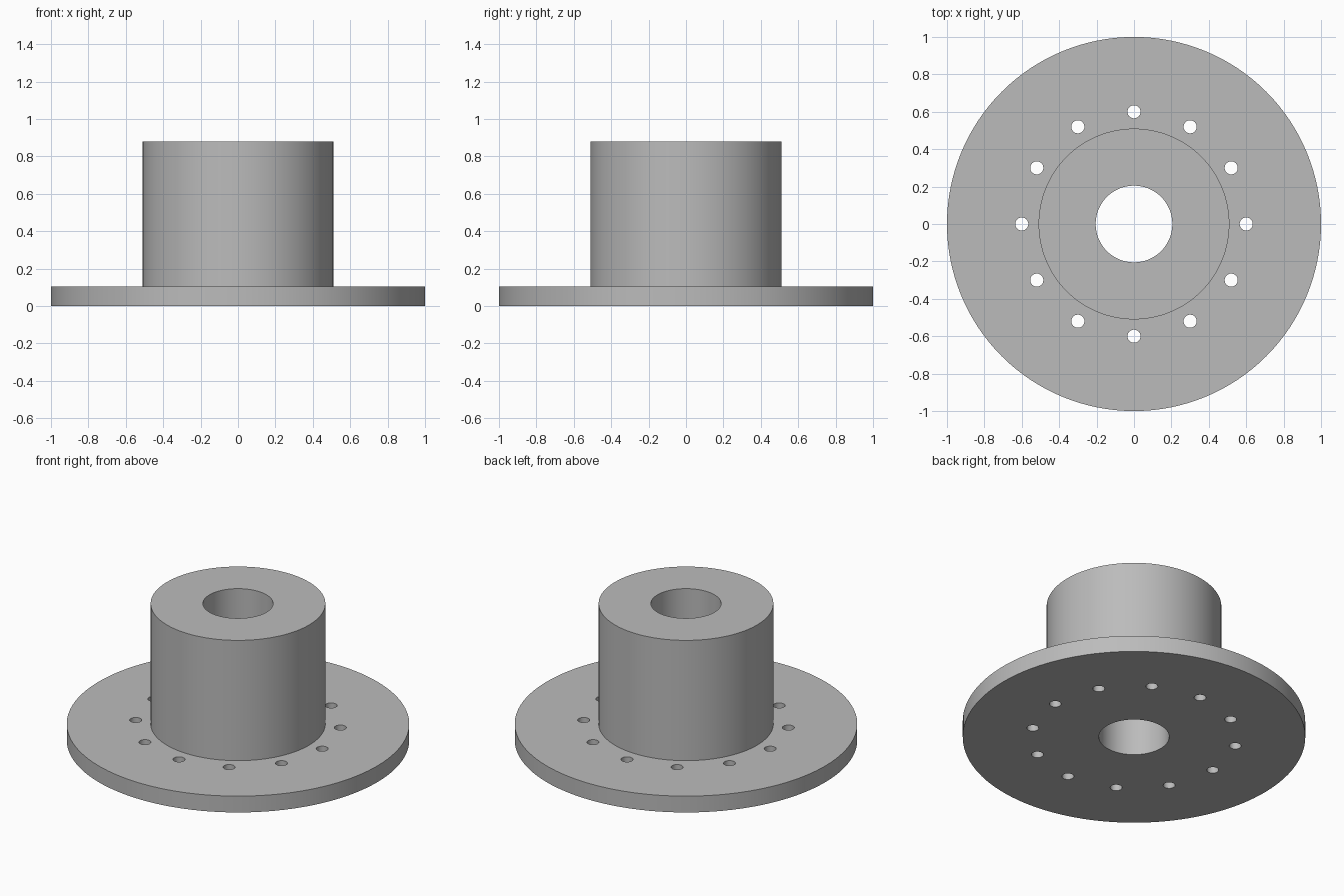
import bpy, bmesh
from math import radians, pi, cos, sin

if "Cube" in bpy.data.objects:
    bpy.data.objects.remove(bpy.data.objects["Cube"])

SEGMENTS = 128
FLANGE_R, FLANGE_TOP = 1.0, 0.105
HUB_R, HUB_TOP, BORE_R = 0.51, 0.88, 0.205
HOLE_COUNT, HOLE_RING, HOLE_R = 12, 0.6, 0.035

# Plain grey metal
grey = bpy.data.materials.new("grey_metal")
grey.use_nodes = True
colour = (0.5, 0.5, 0.5, 1)
grey.diffuse_color = colour
grey.node_tree.nodes["Principled BSDF"].inputs["Base Color"].default_value = colour


def finish(name, bm):
    bmesh.ops.recalc_face_normals(bm, faces=bm.faces)
    mesh = bpy.data.meshes.new(name)
    bm.to_mesh(mesh)
    bm.free()
    mesh.materials.append(grey)
    obj = bpy.data.objects.new(name, mesh)
    bpy.context.collection.objects.link(obj)
    return obj


# Flange and hub: one closed profile turned around z
profile = [(BORE_R, 0), (FLANGE_R, 0), (FLANGE_R, FLANGE_TOP),
           (HUB_R, FLANGE_TOP), (HUB_R, HUB_TOP), (BORE_R, HUB_TOP)]
bm = bmesh.new()
rings = []
for r, z in profile:
    angles = [2 * pi * i / SEGMENTS for i in range(SEGMENTS)]
    rings.append([bm.verts.new((r * cos(a), r * sin(a), z)) for a in angles])
for k, ring in enumerate(rings):
    below = rings[k - 1]
    for i in range(SEGMENTS):
        j = (i + 1) % SEGMENTS
        bm.faces.new((below[i], below[j], ring[j], ring[i]))
hub = finish("flanged_hub", bm)

# Bolt holes: a ring of pins cut through the flange
bm = bmesh.new()
for i in range(HOLE_COUNT):
    a = 2 * pi * i / HOLE_COUNT
    pin = bmesh.ops.create_cone(bm, cap_ends=True, segments=32, radius1=HOLE_R,
                                radius2=HOLE_R, depth=0.4)
    bmesh.ops.translate(bm, verts=pin["verts"],
                        vec=(HOLE_RING * cos(a), HOLE_RING * sin(a), 0.05))
cutter = finish("bolt_hole_cutter", bm)
cutter.hide_render = True

cut = hub.modifiers.new("bolt_holes", "BOOLEAN")
cut.operation, cut.solver, cut.object = "DIFFERENCE", "EXACT", cutter

bpy.ops.object.select_all(action="DESELECT")
hub.select_set(True)
bpy.context.view_layer.objects.active = hub
bpy.ops.object.modifier_apply(modifier=cut.name)
bpy.data.objects.remove(cutter)

# Smooth round walls, crisp rims
bpy.ops.object.shade_smooth_by_angle(angle=radians(30))
